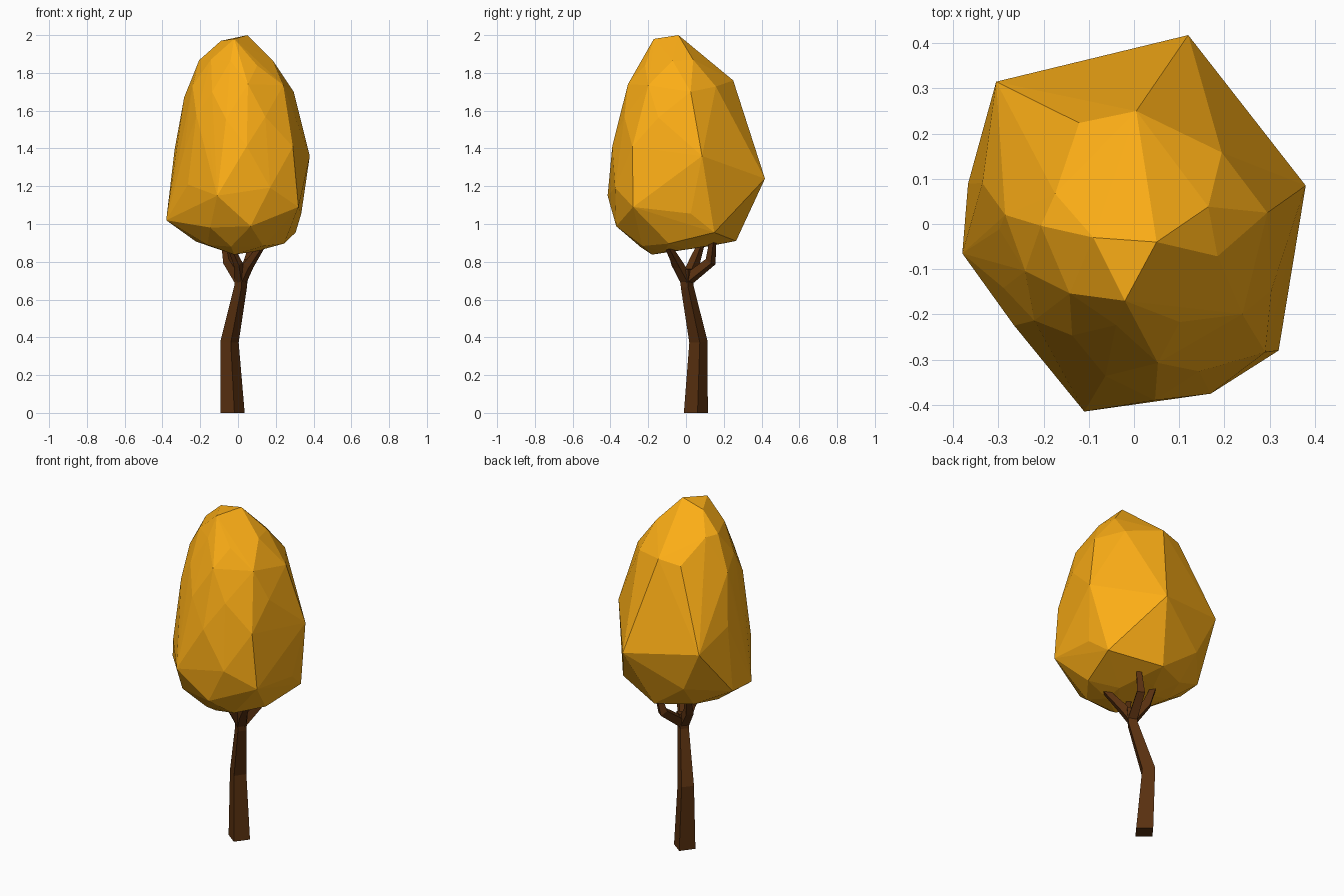
import bpy, bmesh, math, random
from mathutils import Vector

if "Cube" in bpy.data.objects:
    bpy.data.objects.remove(bpy.data.objects["Cube"])

random.seed(11)
BARK = (0.10, 0.030, 0.005, 1)
LEAF = (0.97, 0.42, 0.008, 1)


def finish(bm, name, color):
    bmesh.ops.recalc_face_normals(bm, faces=bm.faces)
    mesh = bpy.data.meshes.new(name)
    bm.to_mesh(mesh)
    bm.free()
    obj = bpy.data.objects.new(name, mesh)
    bpy.context.collection.objects.link(obj)
    mat = bpy.data.materials.new(name + "_color")
    mat.diffuse_color = color
    mat.use_nodes = True
    mat.node_tree.nodes["Principled BSDF"].inputs["Base Color"].default_value = mat.diffuse_color
    mesh.materials.append(mat)
    return obj


def limb(name, path, sides=4):
    """Faceted tapering tube; path entries are x, y, z, radius."""
    pts = [Vector(p[:3]) for p in path]
    bm = bmesh.new()
    loops = []
    for k, p in enumerate(pts):
        d = pts[min(k + 1, len(pts) - 1)] - pts[max(k - 1, 0)]
        if p.z == 0:
            d = Vector((0, 0, 1))
        q = Vector((0, 0, 1)).rotation_difference(d)
        r = path[k][3]
        loops.append([bm.verts.new(p + q @ Vector((r * math.cos(a), r * math.sin(a), 0)))
                      for a in (math.tau * i / sides + 0.14 for i in range(sides))])
    for a, b in zip(loops, loops[1:]):
        for i in range(sides):
            j = (i + 1) % sides
            bm.faces.new((a[i], a[j], b[j], b[i]))
    bm.faces.new(loops[0][::-1])
    bm.faces.new(loops[-1])
    return finish(bm, name, BARK)


# Bent square trunk
limb("trunk", [(-0.028, 0.052, 0, 0.064), (-0.045, 0.066, 0.375, 0.049),
               (0.014, 0.006, 0.67, 0.034), (0.018, 0.004, 0.76, 0.038)])

# Forked branches reaching into the crown
fork = (0.014, 0.003, 0.70, 0.034)
limb("branch_front", [fork, (0.055, -0.04, 0.78, 0.029), (0.13, -0.10, 0.89, 0.018)])
limb("branch_left", [fork, (-0.05, 0.045, 0.80, 0.030), (-0.075, 0.09, 0.92, 0.016)])
limb("branch_back", [fork, (0.06, 0.13, 0.80, 0.030), (0.09, 0.145, 0.93, 0.017)])
limb("branch_middle", [fork, (0.0, -0.055, 0.79, 0.024), (-0.045, -0.09, 0.89, 0.016)])

# Crown levels: z, left, right, front and back extents
levels = [
    (0.865, 0.09, 0.10, 0.18, 0.12),
    (0.905, 0.22, 0.25, 0.25, 0.24),
    (1.035, 0.36, 0.33, 0.36, 0.31),
    (1.210, 0.36, 0.35, 0.40, 0.35),
    (1.390, 0.335, 0.36, 0.38, 0.32),
    (1.570, 0.305, 0.32, 0.345, 0.27),
    (1.720, 0.27, 0.28, 0.30, 0.24),
    (1.860, 0.21, 0.19, 0.23, 0.10),
]
SIDES = 9
points = []
for k, (z, left, right, front, back) in enumerate(levels):
    for i in range(SIDES):
        a = math.tau * (i + 0.5 * (k % 2)) / SIDES + random.uniform(-0.08, 0.08)
        c, s = math.cos(a), math.sin(a)
        f = (1 - 0.07 * math.sin(2 * a)) * random.uniform(0.98, 1.03)
        tilt = 0.1 * s * front if k < 4 else 0
        dz = random.uniform(-0.025, 0.025) if k > 1 else 0
        points.append(Vector((
            max(-0.37, min(0.37, f * c * (right if c > 0 else left))),
            max(-0.40, min(0.38, f * s * (back if s > 0 else front))),
            max(0.848, z + tilt + dz))))

# Prominent corners of the crown replace the nearest points
corners = [Vector(p) for p in (
    (-0.38, -0.065, 1.02), (0.38, 0.085, 1.36), (-0.11, -0.415, 1.15),
    (0.12, 0.418, 1.24), (0.32, -0.28, 1.09), (-0.305, 0.315, 1.30),
    (0.005, 0.25, 1.76), (-0.285, 0.02, 1.67), (0.295, 0.025, 1.70),
    (0.305, 0.15, 0.955), (0.02, 0.265, 0.91), (-0.02, -0.18, 0.838))]
for c in corners:
    points.remove(min(points, key=lambda p: (p - c).length))
tip = [Vector(p) for p in ((-0.09, -0.03, 1.97), (0.05, -0.04, 2.0), (-0.02, -0.17, 1.98))]

# Faceted crown stretched over all the points
bm = bmesh.new()
for p in points + corners + tip:
    bm.verts.new(p)
bmesh.ops.convex_hull(bm, input=bm.verts)
bmesh.ops.delete(bm, geom=[v for v in bm.verts if not v.link_faces], context='VERTS')
finish(bm, "crown", LEAF)
